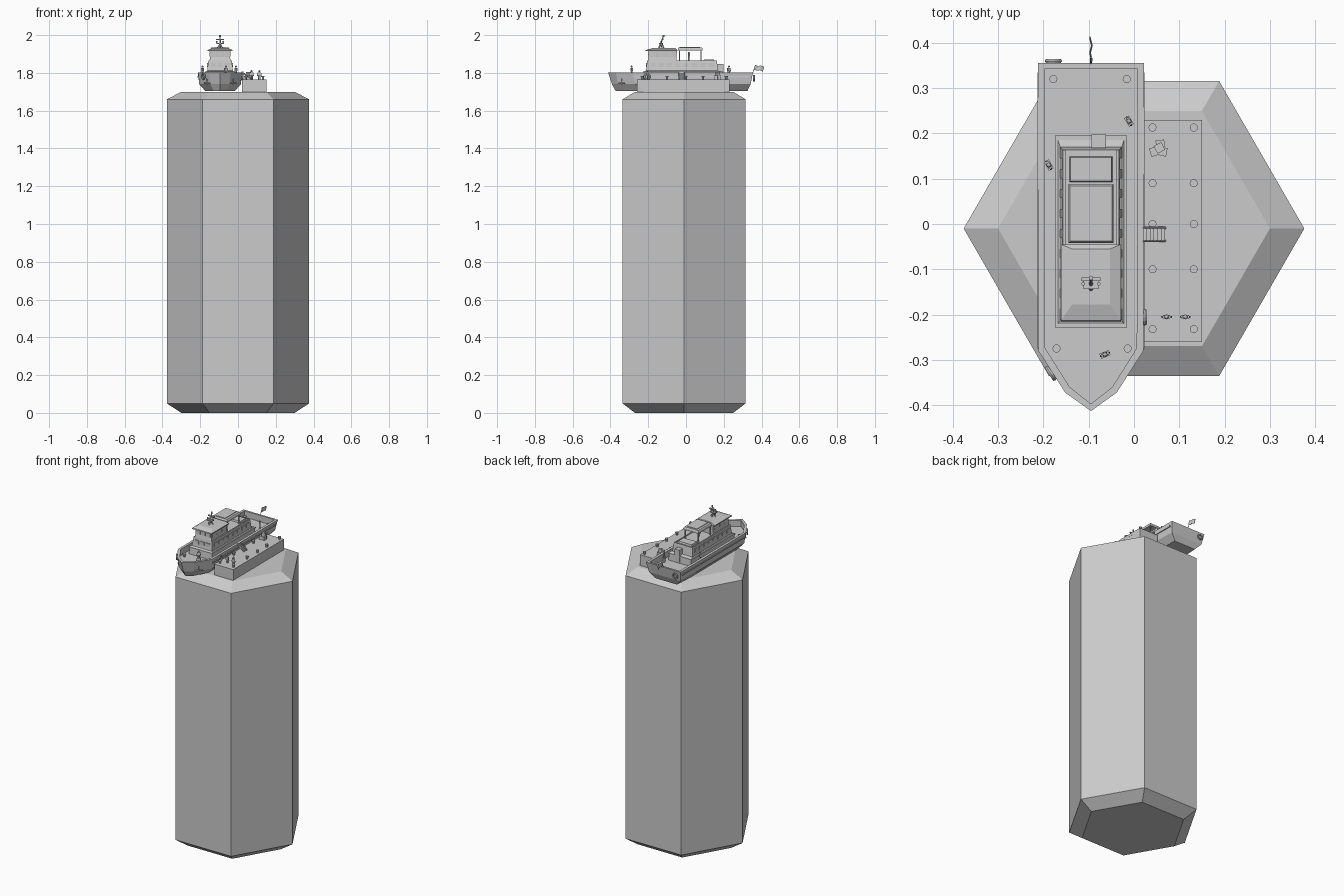
import bpy, bmesh, math
from mathutils import Vector

CX = -0.095  # ship centreline


def mesh(name, verts, faces):
    me = bpy.data.meshes.new(name)
    me.from_pydata(verts, [], faces)
    bm = bmesh.new()
    bm.from_mesh(me)
    bmesh.ops.recalc_face_normals(bm, faces=bm.faces)
    bm.to_mesh(me)
    bm.free()
    ob = bpy.data.objects.new(name, me)
    bpy.context.collection.objects.link(ob)
    return ob


def loft(name, rings):
    n = len(rings[0])
    faces = [tuple(range(n)), tuple(range((len(rings) - 1) * n, len(rings) * n))]
    for r in range(len(rings) - 1):
        for i in range(n):
            j = (i + 1) % n
            faces.append((r * n + i, r * n + j, (r + 1) * n + j, (r + 1) * n + i))
    return mesh(name, [v for ring in rings for v in ring], faces)


def rect(cx, hx, y0, y1, z):
    return [(cx - hx, y0, z), (cx + hx, y0, z), (cx + hx, y1, z), (cx - hx, y1, z)]


def tiers(name, levels, cx=CX):
    """Stack of rectangles: (half width, y0, y1, z)."""
    return loft(name, [rect(cx, *lv) for lv in levels])


def box(name, c, s, rot=0):
    hx, hy, hz = s[0] / 2, s[1] / 2, s[2] / 2
    ob = loft(name, [rect(0, hx, -hy, hy, z) for z in (-hz, hz)])
    ob.location = c
    ob.rotation_euler.z = rot
    return ob


def rod(name, a, b, r, n=8, r2=None):
    a, b = Vector(a), Vector(b)
    q = (b - a).to_track_quat('Z', 'Y')
    r2 = r if r2 is None else r2
    ring = lambda p, rr: [p + q @ Vector((rr * math.cos(t * math.tau / n), rr * math.sin(t * math.tau / n), 0))
                          for t in range(n)]
    return loft(name, [ring(a, r), ring(b, r2)])


def tyre(name, c, rot):
    bpy.ops.mesh.primitive_torus_add(major_radius=0.014, minor_radius=0.005, major_segments=14,
                                     minor_segments=6, location=c, rotation=rot)
    bpy.context.object.name = name


def person(x, y, z, rot):
    d = Vector((math.cos(rot), math.sin(rot), 0))
    p = Vector((x, y, z))
    for s in (-1, 1):
        rod("person_leg", p + d * 0.004 * s, p + d * 0.004 * s + Vector((0, 0, 0.02)), 0.003, 6)
        rod("person_arm", p + d * 0.010 * s + Vector((0, 0, 0.017)),
            p + d * 0.008 * s + Vector((0, 0, 0.036)), 0.0022, 6)
    box("person_torso", p + Vector((0, 0, 0.028)), (0.016, 0.008, 0.018), rot)
    bpy.ops.mesh.primitive_uv_sphere_add(segments=8, ring_count=6, radius=0.0055, location=p + Vector((0, 0, 0.043)))
    bpy.context.object.name = "person_head"


def bollard(x, y, z):
    rod("bollard_post", (x, y, z - 0.002), (x, y, z + 0.014), 0.006, 10)
    rod("bollard_cap", (x, y, z + 0.012), (x, y, z + 0.018), 0.009, 10)


# hexagonal column with bevelled ends
hexa = lambda r, z: [(r * math.cos(i * math.pi / 3), -0.01 + r * math.sin(i * math.pi / 3), z) for i in range(6)]
loft("hex_column", [hexa(0.30, 0), hexa(0.376, 0.05), hexa(0.376, 1.66), hexa(0.30, 1.70)])


# hull with bulwark and sunken deck
def outline(pts, z, bow):
    h = [(CX + x, y, z) for x, y in pts]
    m = [(CX - x, y, z) for x, y in reversed(pts)]
    return h + [(CX, bow, z)] + m


loft("ship_hull", [
    outline([(0.072, 0.325), (0.078, 0.2), (0.078, -0.26), (0.035, -0.345)], 1.704, -0.372),
    outline([(0.106, 0.342), (0.110, 0.2), (0.110, -0.27), (0.05, -0.36)], 1.74, -0.392),
    outline([(0.117, 0.355), (0.118, 0.2), (0.116, -0.28), (0.057, -0.372)], 1.803, -0.413),
    outline([(0.102, 0.343), (0.102, 0.2), (0.101, -0.274), (0.047, -0.36)], 1.803, -0.397),
    outline([(0.102, 0.343), (0.102, 0.2), (0.101, -0.274), (0.047, -0.36)], 1.765, -0.397)])

# rubbing strips and anchors
for s in (-1, 1):
    box("rubbing_strip", (CX + s * 0.115, 0.03, 1.78), (0.007, 0.61, 0.008))
    rod("anchor_shank", (CX + s * 0.071, -0.342, 1.77), (CX + s * 0.067, -0.34, 1.74), 0.003)
    rod("anchor_fluke", (CX + s * 0.084, -0.325, 1.745), (CX + s * 0.05, -0.358, 1.745), 0.003)

# deckhouse, wheelhouse and roof
tiers("deckhouse", [(0.077, -0.228, 0.195, 1.763), (0.075, -0.225, 0.193, 1.806), (0.068, -0.212, 0.17, 1.812),
                    (0.062, -0.205, 0.163, 1.866), (0.055, -0.205, 0.163, 1.866), (0.055, -0.205, 0.163, 1.862)])
tiers("deckhouse_ledge", [(0.079, -0.228, 0.195, 1.802), (0.079, -0.228, 0.195, 1.808)])
tiers("wheelhouse", [(0.056, -0.203, -0.05, 1.86), (0.053, -0.198, -0.05, 1.885), (0.055, -0.200, -0.048, 1.918)])
tiers("wheelhouse_roof", [(0.066, -0.215, -0.045, 1.915), (0.066, -0.213, -0.045, 1.921),
                          (0.042, -0.178, -0.055, 1.931)])

# windows and doors
for s in (-1, 1):
    for i in range(8):
        box("deckhouse_window", (CX + s * 0.0655, -0.175 + i * 0.044, 1.841), (0.006, 0.026, 0.022))
    for i in range(3):
        box("wheelhouse_window", (CX + s * 0.0535, -0.175 + i * 0.046, 1.898), (0.005, 0.034, 0.022))
for i in range(3):
    box("wheelhouse_front_window", (CX + (i - 1) * 0.034, -0.199, 1.898), (0.027, 0.005, 0.022))
    box("deckhouse_front_window", (CX + (i - 1) * 0.036, -0.2085, 1.841), (0.026, 0.007, 0.022))
box("aft_door", (CX + 0.017, 0.183, 1.806), (0.032, 0.03, 0.08))

# canopy over the upper deck
tiers("canopy", [(0.05, -0.042, 0.088, 1.918), (0.05, -0.042, 0.088, 1.928), (0.046, -0.038, 0.084, 1.935)])
tiers("canopy_hatch", [(0.032, -0.034, 0.074, 1.932), (0.032, -0.034, 0.074, 1.938)])
for s in (-1, 1):
    for y in (-0.035, 0.08):
        rod("canopy_post", (CX + s * 0.044, y, 1.86), (CX + s * 0.044, y, 1.92), 0.003)
tiers("aft_skylight", [(0.048, 0.092, 0.15, 1.86), (0.045, 0.095, 0.147, 1.872)])

# mast, yards and radar
rod("mast", (CX, -0.145, 1.925), (CX, -0.118, 1.998), 0.005, 8, 0.003)
rod("mast_brace", (CX, -0.115, 1.925), (CX, -0.130, 1.962), 0.003)
box("radar_platform", (CX, -0.132, 1.955), (0.034, 0.022, 0.006))
box("radar_bar", (CX, -0.122, 1.976), (0.042, 0.008, 0.006))
for s in (-1, 1):
    rod("mast_lamp", (CX + s * 0.017, -0.132, 1.955), (CX + s * 0.017, -0.132, 1.968), 0.004)
    rod("mast_leg", (CX + s * 0.018, -0.125, 1.925), (CX, -0.133, 1.955), 0.0025)
rod("mast_head", (CX, -0.119, 1.99), (CX, -0.119, 2.0), 0.005)

# stern flag
rod("flag_pole", (CX, 0.35, 1.79), (CX, 0.368, 1.842), 0.0018, 6)
wave = [(0.366, 1.842), (0.382, 1.837), (0.398, 1.839), (0.414, 1.832)]
loft("flag", [[(CX + dx * 0.001 + 0.002 * (-1) ** i, y - dz * 0.3, z - dz) for dx, dz in
               ((-1, 0), (1, 0), (1, 0.025), (-1, 0.025))] for i, (y, z) in enumerate(wave)])

# ship bollards and tyre fenders
for x, y in ((-0.178, 0.32), (-0.016, 0.32), (-0.171, -0.275), (-0.014, -0.275)):
    bollard(x, y, 1.765)
tyre("stern_tyre", (-0.178, 0.36, 1.772), (math.pi / 2, 0, 0))
tyre("bow_tyre", (-0.184, -0.33, 1.782), (math.pi / 2, 0, -0.98))
tyre("side_tyre", (0.024, -0.206, 1.78), (0, math.pi / 2, 0))

# quay: slab on a recessed core with piers
QX = 0.086
tiers("quay_core", [(0.056, -0.252, 0.222, 1.695), (0.056, -0.252, 0.222, 1.755)], QX)
tiers("quay_slab", [(0.064, -0.26, 0.23, 1.75), (0.064, -0.26, 0.23, 1.766)], QX)
for i in range(6):
    y = -0.25 + i * 0.094
    box("quay_side_pier", (QX, y, 1.724), (0.128, 0.02, 0.056))
for i in range(4):
    box("quay_end_pier", (QX - 0.056 + i * 0.0373, -0.015, 1.724), (0.015, 0.49, 0.056))
for y in (0.213, 0.09, 0.0, -0.1, -0.232):
    for x in (0.041, 0.132):
        bollard(x, y, 1.766)

# cargo crates and gangway
for x, y, z, r in ((0.045, 0.16, 1.776, 0.3), (0.063, 0.16, 1.776, -0.2), (0.058, 0.176, 1.776, 0.1),
                   (0.056, 0.168, 1.795, 0.5)):
    box("crate", (x, y, z), (0.019, 0.019, 0.02), r)
for i in range(6):
    t = i / 5
    box("gangway_step", (0.024 + t * 0.04, -0.023, 1.803 - t * 0.03), (0.009, 0.027, 0.007))
for y in (-0.037, -0.009):
    rod("gangway_rail", (0.02, y, 1.803), (0.069, y, 1.768), 0.003, 6)

# crew and dock workers
for x, y, z, r in ((-0.188, 0.13, 1.79, 2.1), (-0.011, 0.227, 1.79, 2.1), (-0.064, -0.288, 1.79, 0.4),
                   (0.072, -0.205, 1.766, 0), (0.113, -0.205, 1.766, 0), (-0.095, 0.015, 1.862, 0.2)):
    person(x, y, z if z != 1.79 else 1.79, r)
    if z == 1.79:
        box("deck_step", (x, y, 1.777), (0.022, 0.012, 0.027), r)
